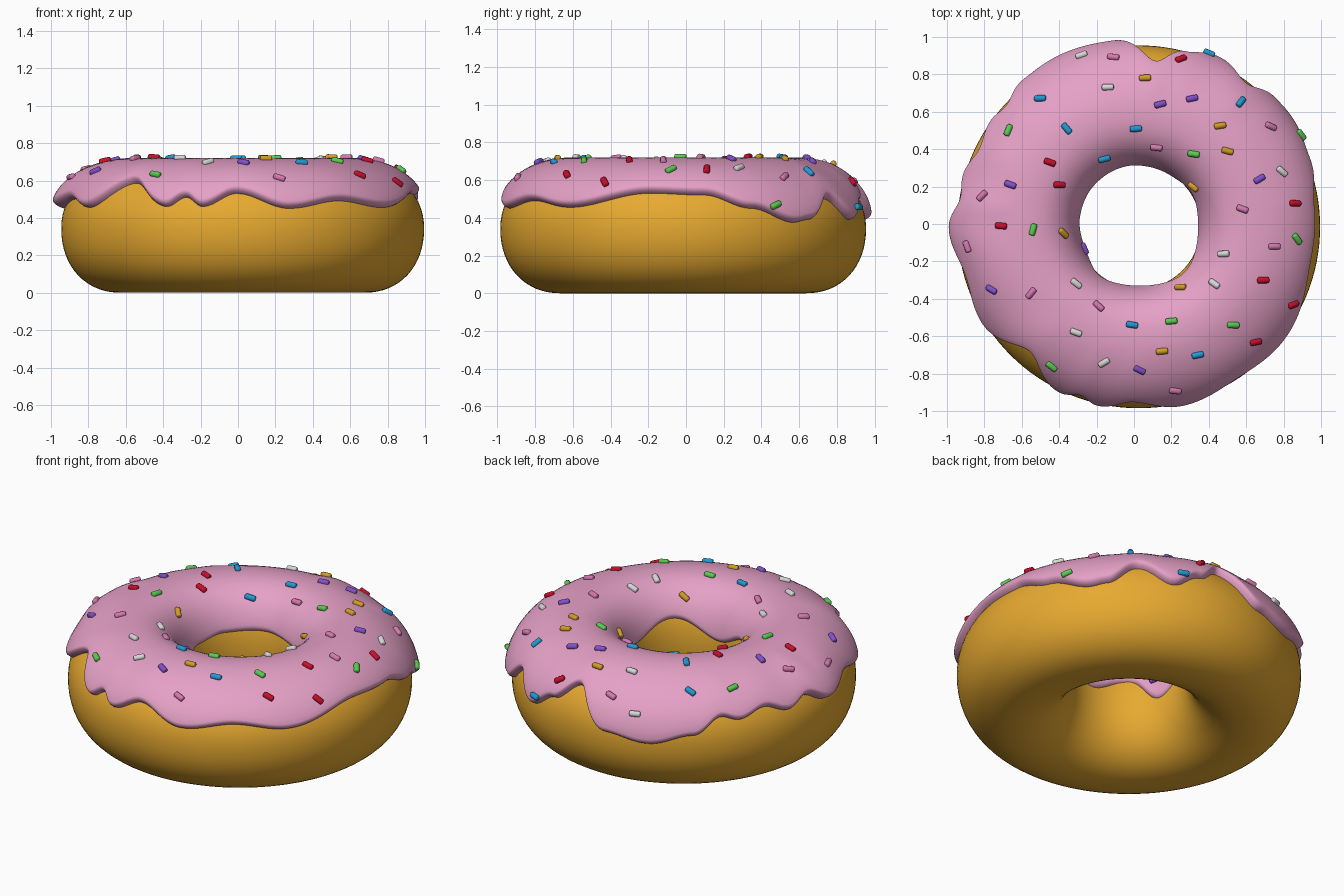
import bpy, bmesh, math
from mathutils import Matrix, Vector
from mathutils.bvhtree import BVHTree

if "Cube" in bpy.data.objects:
    bpy.data.objects.remove(bpy.data.objects["Cube"])

CX, CY, CZ = 0.025, -0.015, 0.345      # centre of the ring
R, A, B, N = 0.65, 0.32, 0.345, 2.15   # ring radius and rounded-square cross-section


def material(name, rgb):
    m = bpy.data.materials.new(name)
    m.diffuse_color = (*rgb, 1)
    m.use_nodes = True
    m.node_tree.nodes["Principled BSDF"].inputs["Base Color"].default_value = m.diffuse_color
    return m


def section(phi, offset=0.0):
    """Radius and height on the dough cross-section, pushed out along its normal."""
    def p(v, e):
        return math.copysign(abs(v) ** e, v)
    x, z = p(math.cos(phi), 2 / N), p(math.sin(phi), 2 / N)
    n = Vector((p(x, N - 1) / A, p(z, N - 1) / B)).normalized()
    lean = 0.05 * max(z, 0) ** 2         # crown leans towards the hole
    return R + A * x - lean + n.x * offset, CZ + B * z + n.y * offset


def polar(r, z, a):
    return (CX + r * math.cos(a), CY + r * math.sin(a), z)


def finish(name, bm, mat, angle=None):
    bmesh.ops.recalc_face_normals(bm, faces=bm.faces)
    me = bpy.data.meshes.new(name)
    bm.to_mesh(me)
    bm.free()
    me.materials.append(mat)
    for f in me.polygons:
        f.use_smooth = True
    ob = bpy.data.objects.new(name, me)
    bpy.context.collection.objects.link(ob)
    if angle:
        bpy.context.view_layer.objects.active = ob
        ob.select_set(True)
        bpy.ops.object.shade_smooth_by_angle(angle=math.radians(angle))
        ob.select_set(False)
    return ob


def grid(rows, wrap):
    """Skin rings of points around the ring; wrap closes the section."""
    bm = bmesh.new()
    vs = [[bm.verts.new(p) for p in row] for row in rows]
    m = len(rows[0])
    for i in range(len(vs)):
        a, b = vs[i], vs[(i + 1) % len(vs)]
        for j in range(m if wrap else m - 1):
            k = (j + 1) % m
            bm.faces.new((a[j], a[k], b[k], b[j]))
    bm.normal_update()
    return bm


def keyed(keys, deg):
    """Smooth periodic interpolation of (angle, value) keys."""
    keys = [(keys[-1][0] - 360, keys[-1][1])] + keys + [(keys[0][0] + 360, keys[0][1])]
    for (a0, v0), (a1, v1) in zip(keys, keys[1:]):
        if a0 <= deg <= a1:
            t = (deg - a0) / (a1 - a0)
            return v0 + (v1 - v0) * (0.5 - 0.5 * math.cos(math.pi * t))


# Dough ring
dough_mat = material("golden dough", (0.80, 0.40, 0.03))
rows = []
for i in range(128):
    a = math.tau * i / 128
    rows.append([polar(*section(math.tau * j / 64), a) for j in range(64)])
finish("dough", grid(rows, True), dough_mat)

# Icing with wavy outer and inner drip edges (angle, edge height)
outer = [(7, .52), (22, .45), (37, .375), (43, .39), (53, .50), (65, .39), (75, .48),
         (84, .58), (98, .39), (113, .355), (128, .41), (138, .50), (144, .475),
         (154, .515), (163, .47), (171, .51), (180, .45), (196, .50), (211, .455),
         (229, .585), (245, .46), (251, .51), (257, .46), (268, .53), (285, .45),
         (303, .49), (321, .455), (349, .53)]
inner = [(0, .44), (33, .50), (60, .46), (100, .485), (140, .47), (170, .44),
         (200, .36), (230, .50), (268, .42), (315, .525)]
icing_mat = material("pink icing", (0.79, 0.355, 0.57))
W = 0.035
lip = [W * (1 - math.cos(k * math.pi / 12)) for k in range(6)]
steps = lip + [W + (1 - 2 * W) * k / 28 for k in range(29)] + [1 - s for s in reversed(lip)]


def edge_phi(z):
    v = (z - CZ) / B
    return math.asin(math.copysign(abs(v) ** (N / 2), v))


rows = []
for i in range(288):
    deg = 360 * i / 288
    p_in = math.pi - edge_phi(keyed(inner, deg))
    p_out = edge_phi(keyed(outer, deg))
    thick_out = 0.045 + 0.032 * math.exp(-((deg - 180) / 11) ** 2)
    row = []
    for s in steps:
        k = min(max((s - 0.6) / 0.35, 0), 1)
        k = k * k * (3 - 2 * k)
        thick = (0.022 + 0.008 * min(s / 0.4, 1)) * (1 - k) + thick_out * k
        d = min(min(s, 1 - s) / W, 1)
        off = -0.006 + (thick + 0.006) * math.sqrt(max(0, 1 - (1 - d) ** 2))
        row.append(polar(*section(p_in + (p_out - p_in) * s, off), math.radians(deg)))
    rows.append(row)
bm = grid(rows, False)
tree = BVHTree.FromBMesh(bm)
finish("icing", bm, icing_mat)


# Sprinkles: small rounded rods laid on the icing at (x, y, turn in degrees)
def sprinkles(colour, rgb, spots):
    bm = bmesh.new()
    for x, y, turn in spots:
        for _ in range(40):
            hit, n, _i, _d = tree.ray_cast(Vector((x, y, 2)), Vector((0, 0, -1)))
            if hit and abs(n.z) > 0.1 and hit.z > 0.4:
                break
            r = math.hypot(x - CX, y - CY)   # missed: slide towards the crown
            f = (r + (R - r) * 0.03) / r
            x, y = CX + (x - CX) * f, CY + (y - CY) * f
        if n.z < 0:
            n = -n
        t = math.radians(turn)
        along = Vector((math.cos(t), math.sin(t), 0))
        along = (along - n * along.dot(n)).normalized()
        side = n.cross(along)
        m = Matrix((side, n, along)).transposed().to_4x4()
        m.translation = hit + n * 0.004
        rod = bmesh.ops.create_cone(bm, cap_ends=True, segments=12, radius1=0.017,
                                    radius2=0.017, depth=0.064, matrix=m)
        rims = {e for v in rod["verts"] for e in v.link_edges
                if any(len(f.verts) > 4 for f in e.link_faces)}
        bmesh.ops.bevel(bm, geom=list(rims), offset=0.009, segments=3,
                        profile=0.5, affect='EDGES')
    finish(colour + "_sprinkles", bm, material(colour + " sprinkle", rgb), 50)


sprinkles("white", (0.68, 0.68, 0.68), [
    (-.28, .90, 20), (-.14, .73, 0), (.79, .28, -35), (.48, -.16, 0),
    (.43, -.32, -35), (-.31, -.32, -35), (-.31, -.58, -20), (-.16, -.74, 35)])
sprinkles("rose", (0.68, 0.19, 0.43), [
    (-.11, .89, -20), (.73, .52, -10), (.12, .41, -5), (.58, .08, -20), (.75, -.12, 0),
    (-.81, .15, 40), (-.89, -.12, -65), (-.55, -.37, 50), (-.19, -.44, -45), (.22, -.89, -20)])
sprinkles("red", (0.60, 0.004, 0.026), [
    (.25, .88, 40), (.86, .11, 0), (.69, -.30, 0), (.85, -.43, 0),
    (.65, -.63, 0), (-.71, -.01, -5), (-.40, .21, -5), (-.45, .33, -20)])
sprinkles("blue", (0.015, 0.32, 0.65), [
    (.40, .91, -25), (.57, .65, 50), (-.50, .67, -10), (-.36, .51, -50),
    (.01, .51, 5), (-.16, .35, 5), (-.01, -.54, -10), (.34, -.70, 10)])
sprinkles("green", (0.10, 0.60, 0.08), [
    (.90, .48, -10), (.32, .375, -5), (-.67, .50, 75), (-.54, -.03, 75),
    (.87, -.08, -45), (.20, -.52, 5), (.53, -.54, -5), (-.44, -.76, -45)])
sprinkles("purple", (0.22, 0.08, 0.60), [
    (.14, .64, 15), (.31, .67, 15), (.67, .24, 30), (-.66, .21, -20),
    (-.26, -.13, -30), (-.76, -.35, -20), (.03, -.78, -30)])
sprinkles("yellow", (0.65, 0.33, 0.018), [
    (.06, .78, 0), (.46, .525, 10), (.50, .39, -15), (.32, .20, -10),
    (-.38, -.05, -30), (.25, -.34, -20), (.15, -.68, 5)])
